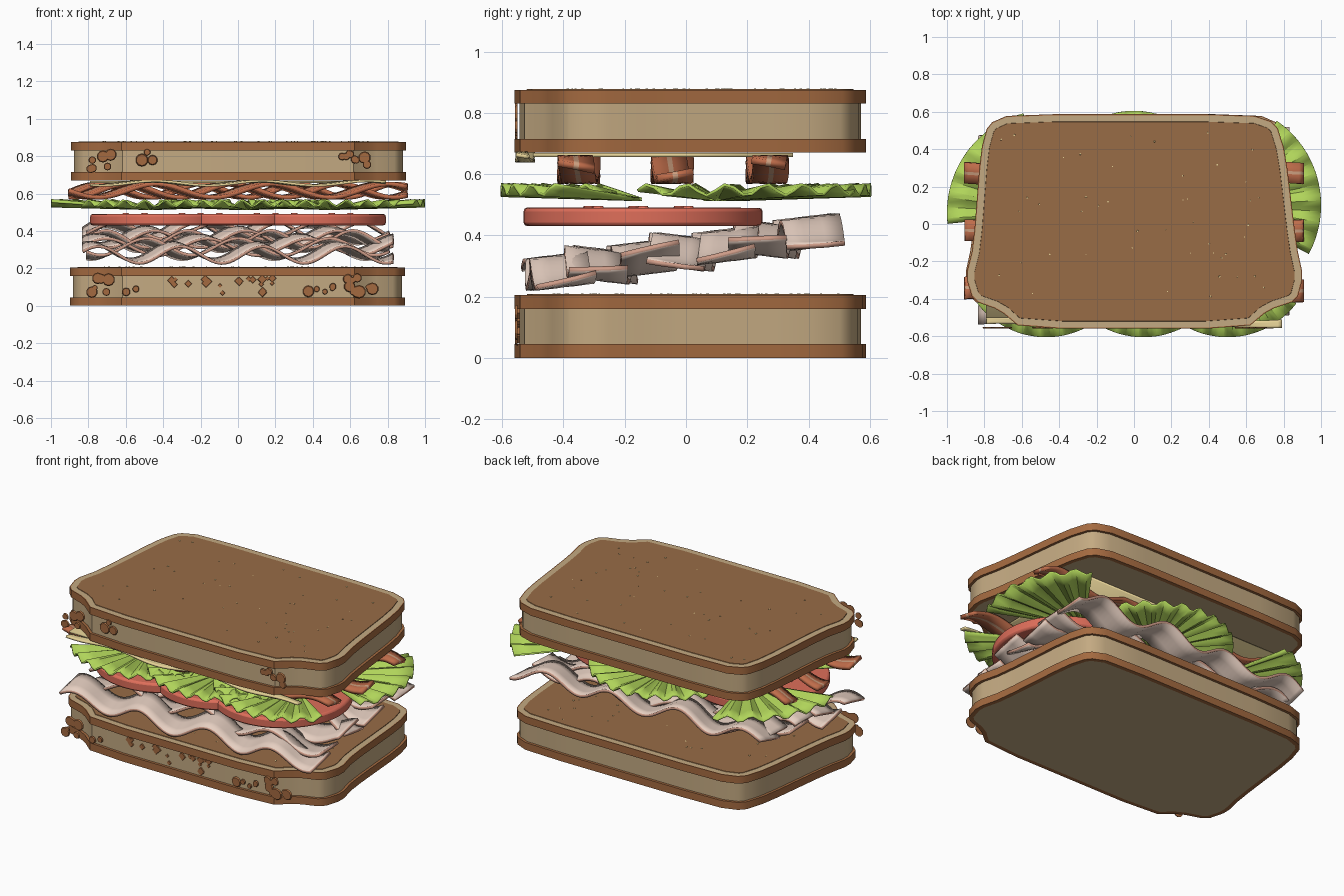
import bpy, bmesh, math, random
from mathutils import Vector

random.seed(4)
if "Cube" in bpy.data.objects:
    bpy.data.objects.remove(bpy.data.objects["Cube"])


def material(name, r, g, b):
    lin = [((c / 255 + 0.055) / 1.055) ** 2.4 for c in (r, g, b)] + [1]
    m = bpy.data.materials.new(name)
    m.use_nodes = True
    m.diffuse_color = lin
    m.node_tree.nodes["Principled BSDF"].inputs["Base Color"].default_value = lin
    return m


crumb = material("bread crumb", 196, 170, 130)
crust = material("crust brown", 164, 106, 64)
toast = material("toasted face", 152, 108, 70)
green = material("lettuce green", 176, 212, 90)
red = material("tomato red", 222, 110, 90)
bacon = material("bacon brown", 190, 108, 74)
fat = material("bacon fat", 205, 160, 128)
ham = material("ham pink", 230, 207, 193)
ham_edge = material("ham edge", 206, 156, 136)
yellow = material("cheese yellow", 232, 212, 152)


def finish(bm, name, mats, thick=0, rim=0, angle=35):
    mesh = bpy.data.meshes.new(name)
    bmesh.ops.recalc_face_normals(bm, faces=bm.faces)
    bm.to_mesh(mesh)
    bm.free()
    ob = bpy.data.objects.new(name, mesh)
    bpy.context.collection.objects.link(ob)
    for m in mats:
        mesh.materials.append(m)
    if thick:
        s = ob.modifiers.new("thickness", "SOLIDIFY")
        s.thickness, s.offset, s.material_offset_rim = thick, 0, rim
    if angle:
        bpy.ops.object.select_all(action="DESELECT")
        ob.select_set(True)
        bpy.context.view_layer.objects.active = ob
        bpy.ops.object.shade_smooth_by_angle(angle=math.radians(angle))
    return ob


# Bread outline, with its corners cut once for roundness
corners = [(-.82, .39), (-.78, .535), (-.66, .587), (.62, .587), (.76, .54), (.81, .38),
           (.87, -.12), (.905, -.28), (.87, -.41), (.72, -.46), (.60, -.56),
           (-.60, -.56), (-.72, -.46), (-.86, -.41), (-.90, -.28), (-.86, -.12)]
outline = []
for i, p in enumerate(corners):
    a, b = Vector(p), Vector(corners[(i + 1) % len(corners)])
    outline += [a.lerp(b, .18), a.lerp(b, .82)]


def inset(points, d):
    out = []
    for i, p in enumerate(points):
        t = (points[(i + 1) % len(points)] - points[i - 1]).normalized()
        out.append(p + Vector((t.y, -t.x)) * d)
    return out


def bread(name, z, flip):
    # each ring: inset, height, material of the band leading to it
    rings = [(.025, 0, 0), (0, 0, 1), (0, .045, 1), (.016, .045, 1), (.016, .16, 0),
             (0, .16, 1), (0, .205, 1), (.006, .205, 1), (.04, .205, 0), (.041, .208, 2)]
    bm = bmesh.new()
    loops = [[bm.verts.new((p.x * flip, p.y, z + h)) for p in inset(outline, d)]
             for d, h, _ in rings]
    n = len(outline)
    for k in range(1, len(rings)):
        for i in range(n):
            j = (i + 1) % n
            f = bm.faces.new((loops[k - 1][i], loops[k - 1][j], loops[k][j], loops[k][i]))
            f.material_index = rings[k][2]
    bm.faces.new(loops[0])
    bm.faces.new(loops[-1]).material_index = 2
    finish(bm, name, [crumb, crust, toast])


bread("bottom_bread", 0, -1)
bread("top_bread", .67, 1)


def discs(name, spots, mat, axis, depth, sides=10):
    # many small round plates in one object, lying flat or facing the front
    bm = bmesh.new()
    for x, y, z, r in spots:
        new = bmesh.ops.create_cone(bm, cap_ends=True, segments=sides, radius1=r,
                                    radius2=r * .85, depth=depth)["verts"]
        for v in new:
            c = v.co.copy()
            v.co = (x + c.x, y + c.y, z + c.z) if axis == "z" else (x + c.x, y - c.z, z + c.y)
    finish(bm, name, [mat], angle=0)


# Crust chips in clusters on the front, and scattered specks
chips = []
for cx, cz, count in [(-.74, .775, 8), (-.51, .82, 3), (.62, .785, 10), (-.72, .10, 8),
                      (-.59, .11, 2), (.44, .11, 6), (.65, .10, 10)]:
    for _ in range(count):
        chips.append((cx + random.uniform(-.07, .07), -.554, cz + random.uniform(-.05, .05),
                      random.uniform(.014, .036)))
discs("crust_chips", chips, crust, "y", .008)
discs("crust_specks", [(random.uniform(-.36, .2), -.546, random.uniform(.06, .15),
                        random.uniform(.012, .028)) for _ in range(22)], crust, "y", .008, 4)
for label, top in (("top", .8785), ("bottom", .2085)):
    discs(label + "_crumbs", [(random.uniform(-.74, .74), random.uniform(-.45, .5), top,
                               random.uniform(.003, .006)) for _ in range(45)], yellow, "z", .003, 5)


def ribbon(name, y, z, width, half, amp, wave, phase, mats, thick, roll=0, yaw=0, stripe=False):
    bm = bmesh.new()
    steps, cols = 72, [-.5, -.07, .07, .5] if stripe else [-.5, -.17, .17, .5]
    rows = []
    for i in range(steps + 1):
        x = half * (2 * i / steps - 1)
        row = []
        for c in cols:
            a = 2 * math.pi * x / wave + phase + c * .7
            row.append(bm.verts.new((x, y + c * width + yaw * x + .012 * math.sin(a * .6),
                                     z + amp * math.sin(a) + roll * c * width)))
        rows.append(row)
    for r, s in zip(rows, rows[1:]):
        for j in range(len(cols) - 1):
            f = bm.faces.new((r[j], s[j], s[j + 1], r[j + 1]))
            f.material_index = 1 if stripe and j == 1 else 0
    finish(bm, name, mats, thick, 0 if stripe else 1)


# Ham folds climbing toward the back
for i in range(7):
    t = i / 6
    ribbon(f"ham_slice_{i + 1}", -.415 + .81 * t, .283 + .125 * t, .19, .83 - .02 * (i % 2),
           .045, .44 + .05 * (i % 3), i * 1.9, [ham, ham_edge], .016,
           roll=.12 * (-1) ** i, yaw=.02 * (-1) ** i)

# Tomato slices with rounded rims
for i, (x, y, r) in enumerate([(-.4, -.14, .39), (0, -.17, .36), (.4, -.14, .39)]):
    bm = bmesh.new()
    bmesh.ops.create_cone(bm, cap_ends=True, segments=48, radius1=r, radius2=r, depth=.06)
    bmesh.ops.translate(bm, verts=bm.verts, vec=(x, y, .46 + .001 * (i % 2)))
    ob = finish(bm, f"tomato_slice_{i + 1}", [red])
    bev = ob.modifiers.new("rim", "BEVEL")
    bev.width, bev.segments = .012, 2
    discs(f"tomato_seeds_{i + 1}", [(x + .2 * math.cos(k * 1.05), y + .17 * math.sin(k * 1.05),
                                    .493, .018) for k in range(6)], red, "z", .006)


def lettuce(name, cx, cy, radius, start, end):
    # pleated fan, low at its root and ruffled at its rim
    bm = bmesh.new()
    steps, levels = int((end - start) / 3), 5
    grid = []
    for k in range(levels + 1):
        t = .04 + .96 * k / levels
        row = []
        for i in range(steps + 1):
            a = math.radians(start + (end - start) * i / steps)
            zz = .516 + .032 * t + .018 * t * math.sin(a * 26)
            row.append(bm.verts.new((cx + radius * t * math.cos(a),
                                     cy + radius * t * math.sin(a), zz)))
        grid.append(row)
    for r, s in zip(grid, grid[1:]):
        for i in range(steps):
            bm.faces.new((r[i], s[i], s[i + 1], r[i + 1]))
    finish(bm, name, [green], .01)


lettuce("lettuce_right_end", -.45, .06, .55, 105, 186)
lettuce("lettuce_left_end", .45, .10, .55, -28, 55)
lettuce("lettuce_back", 0, .15, .455, 20, 160)
for label, x, start, end in (("right", -.47, 218, 345), ("middle", .05, 195, 345),
                             ("left", .50, 195, 322)):
    lettuce("lettuce_front_" + label, x, -.14, .465, start, end)

# Bacon rashers with a fat stripe
for i, y in enumerate((-.35, -.045, .265)):
    ribbon(f"bacon_{i + 1}", y, .615, .115, .905, .036, .62 - .05 * i, i * 2.1,
           [bacon, fat], .022, stripe=True)

# Cheese sheet, with a narrow wavy rind along the front
bm = bmesh.new()
bmesh.ops.create_grid(bm, x_segments=1, y_segments=1, size=.5)
for v in bm.verts:
    v.co = (v.co.x * 1.41 - .085, v.co.y * .85 - .075, .662)
finish(bm, "cheese_sheet", [yellow], .012)
ribbon("cheese_rind", -.525, .655, .04, .79, .012, .57, .4, [yellow, yellow], .012)
